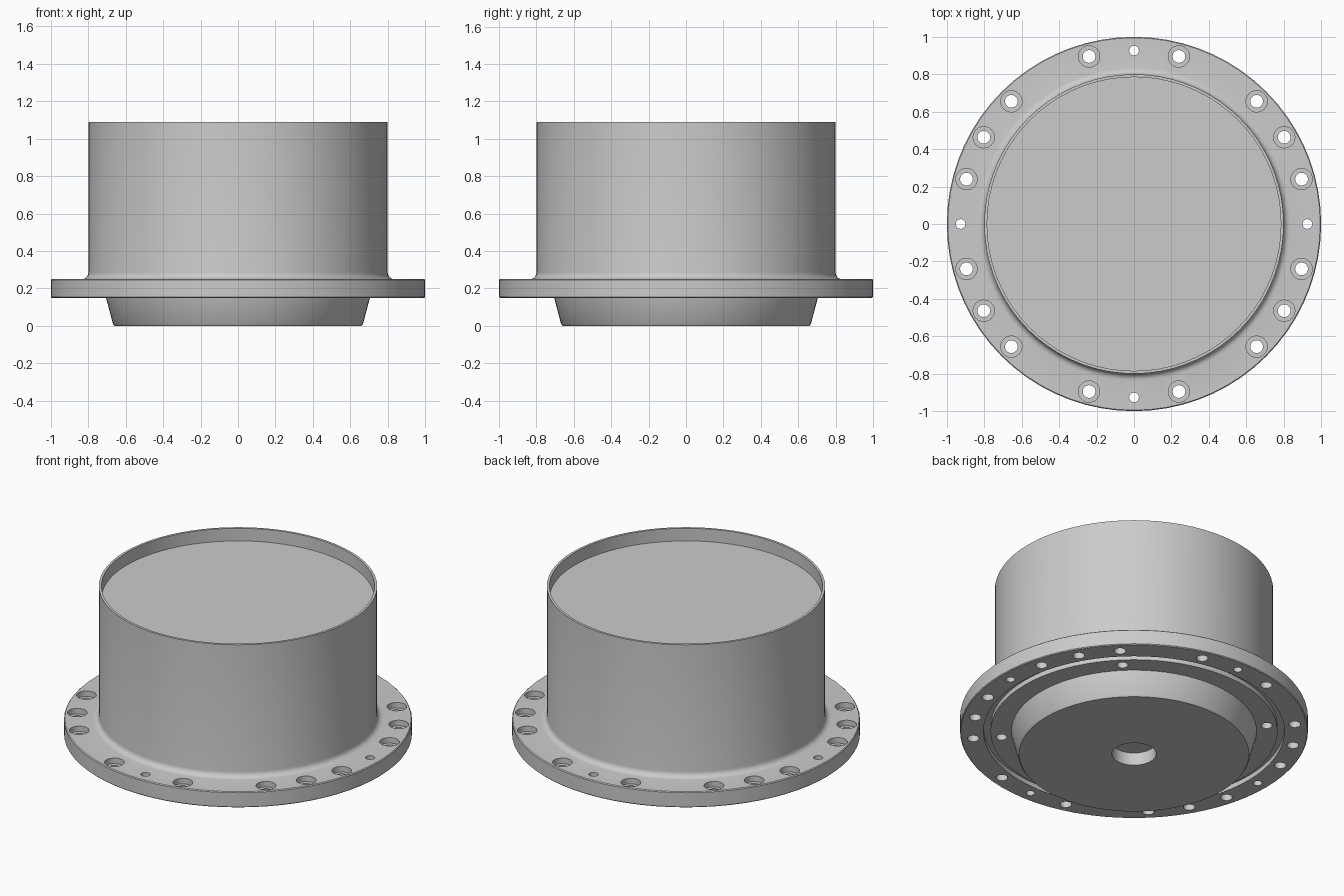
import bpy
import bmesh
from math import cos, sin, pi, radians

if "Cube" in bpy.data.objects:
    bpy.data.objects.remove(bpy.data.objects["Cube"], do_unlink=True)

grey = bpy.data.materials.new("machined grey")
grey.use_nodes = True
grey.diffuse_color = (0.6, 0.6, 0.6, 1)
grey.node_tree.nodes["Principled BSDF"].inputs["Base Color"].default_value = (0.6, 0.6, 0.6, 1)


def spin_profile(bm, profile, segments, centre=(0, 0), closed=False):
    """Turn an (r, z) outline about a vertical axis through centre."""
    cx, cy = centre
    verts = [bm.verts.new((cx + r, cy, z)) for r, z in profile]
    pairs = list(zip(verts, verts[1:]))
    if closed:
        pairs.append((verts[-1], verts[0]))
    edges = [bm.edges.new(p) for p in pairs]
    bmesh.ops.spin(bm, geom=verts + edges, cent=(cx, cy, 0), axis=(0, 0, 1),
                   angle=2 * pi, steps=segments, use_duplicate=False)


def finish(name, bm):
    bmesh.ops.remove_doubles(bm, verts=bm.verts, dist=1e-4)
    bmesh.ops.recalc_face_normals(bm, faces=bm.faces)
    mesh = bpy.data.meshes.new(name)
    bm.to_mesh(mesh)
    bm.free()
    mesh.materials.append(grey)
    obj = bpy.data.objects.new(name, mesh)
    bpy.context.collection.objects.link(obj)
    return obj


def select(obj):
    bpy.ops.object.select_all(action="DESELECT")
    obj.select_set(True)
    bpy.context.view_layer.objects.active = obj


def lathe(name, profile, closed=False):
    bm = bmesh.new()
    spin_profile(bm, profile, 72, closed=closed)
    return finish(name, bm)


def polar(radius, degrees):
    return radius * cos(radians(degrees)), radius * sin(radians(degrees))


# Flange and barrel: one ring, with a rounded root and a seal groove below
base, deck, top = 0.15, 0.25, 1.09
fillet = [(0.835 - 0.035 * sin(a), deck + 0.035 * (1 - cos(a)))
          for a in (i * pi / 10 for i in range(6))]
ring = [(0.68, base), (0.825, base), (0.825, base + 0.03), (0.865, base + 0.03),
        (0.865, base), (0.995, base), (1.0, base + 0.005), (1.0, deck - 0.005),
        (0.995, deck)] + fillet + [(0.80, top), (0.785, top), (0.785, deck), (0.68, deck)]
flanged_barrel = lathe("flanged_barrel", ring, closed=True)

# Cutters: counterbored bolt holes, plain dowel holes, blind holes underneath
bolt = [(0, 0.1), (0.034, 0.1), (0.034, 0.215), (0.057, 0.215), (0.057, 0.3), (0, 0.3)]
dowel = [(0, 0.1), (0.026, 0.1), (0.026, 0.3), (0, 0.3)]
blind = [(0, 0.1), (0.032, 0.1), (0.032, 0.19), (0, 0.19)]
bm = bmesh.new()
for quarter in range(4):
    spin_profile(bm, dowel, 20, polar(0.927, 90 * quarter))
    spin_profile(bm, blind, 20, polar(0.765, 90 * quarter + 45))
for angle in (15, 30, 45, 75):
    for a in (angle, 180 - angle, 180 + angle, -angle):
        spin_profile(bm, bolt, 24, polar(0.927, a))
cutter = finish("hole_cutter", bm)
cutter.hide_render = True

select(flanged_barrel)
mod = flanged_barrel.modifiers.new("holes", "BOOLEAN")
mod.operation = "DIFFERENCE"
mod.solver = "EXACT"
mod.object = cutter
bpy.ops.object.modifier_apply(modifier=mod.name)
bpy.data.objects.remove(cutter, do_unlink=True)

# Recessed lid closing the barrel
lid = lathe("lid", [(0, 1.01), (0.786, 1.01), (0.786, 0.98), (0, 0.98)])

# Tapered hub below the flange with a shallow centre bore
hub = lathe("hub", [(0, 0.08), (0.127, 0.08), (0.127, 0), (0.66, 0), (0.668, 0.01),
                    (0.705, base), (0.69, base + 0.005), (0, base + 0.005)])

for obj in (flanged_barrel, lid, hub):
    select(obj)
    bpy.ops.object.shade_smooth_by_angle(angle=radians(30))
